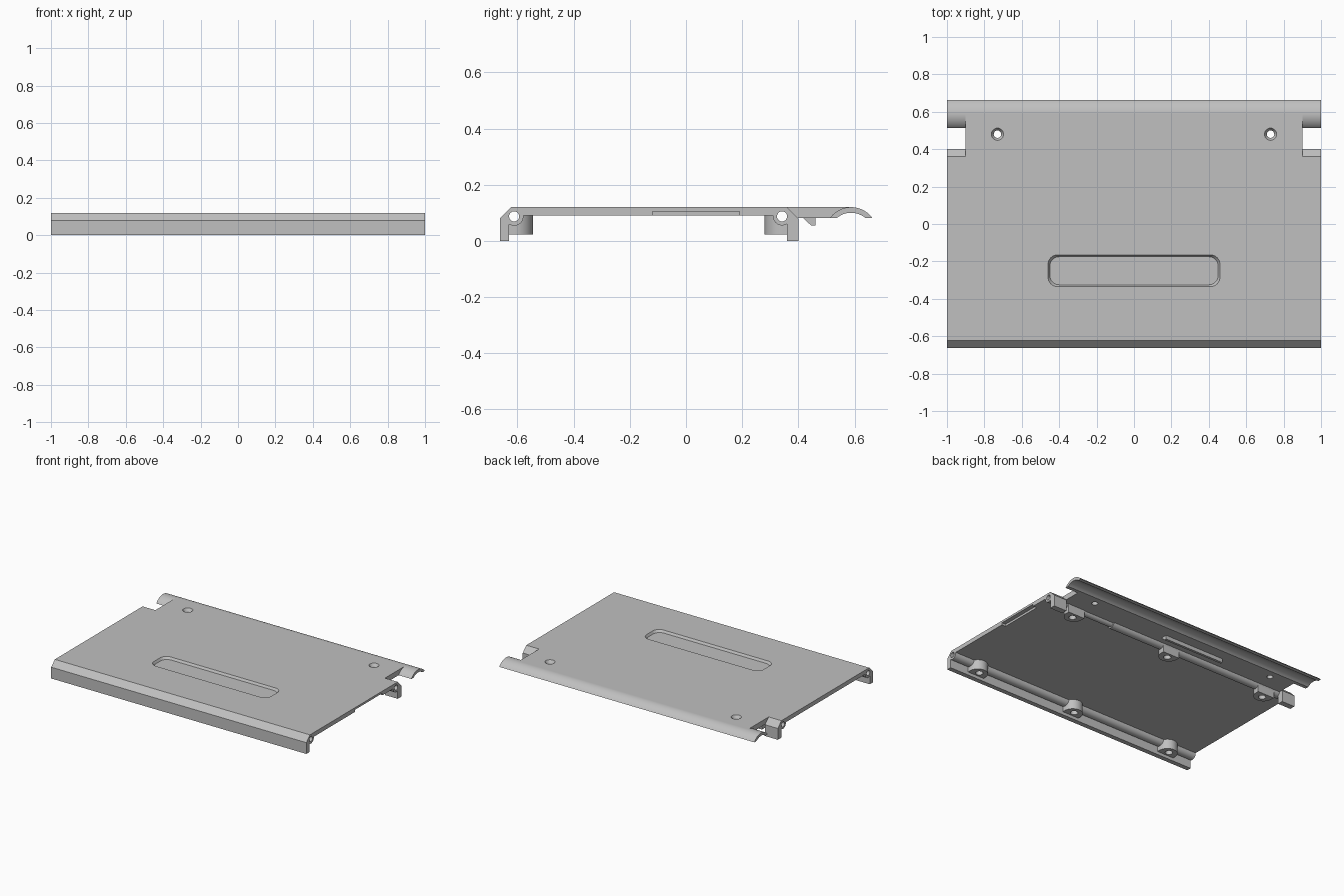
import bpy, bmesh
from math import sin, cos, pi, radians, asin

if "Cube" in bpy.data.objects:
    bpy.data.objects.remove(bpy.data.objects["Cube"])

grey = bpy.data.materials.new("light_grey")
grey.use_nodes = True
colour = (0.53, 0.53, 0.53, 1)
grey.diffuse_color = colour
grey.node_tree.nodes["Principled BSDF"].inputs["Base Color"].default_value = colour


def prism(name, pts, lo, hi, axis="x", grow=0.0, centre=(0, 0)):
    """Extrude a closed outline along x (points are y,z) or z (points are x,y)."""
    bm = bmesh.new()

    def ring(level, scale):
        loop = []
        for a, b in pts:
            a, b = a + scale * (1 if a > centre[0] else -1), b + scale * (1 if b > centre[1] else -1)
            loop.append(bm.verts.new((level, a, b) if axis == "x" else (a, b, level)))
        return loop

    low, high = ring(lo, 0), ring(hi, grow)
    bm.faces.new(low)
    bm.faces.new(high)
    n = len(pts)
    for i in range(n):
        j = (i + 1) % n
        bm.faces.new((low[i], low[j], high[j], high[i]))
    bmesh.ops.recalc_face_normals(bm, faces=bm.faces)
    mesh = bpy.data.meshes.new(name)
    bm.to_mesh(mesh)
    bm.free()
    mesh.materials.append(grey)
    obj = bpy.data.objects.new(name, mesh)
    bpy.context.collection.objects.link(obj)
    return obj


def arc(cx, cy, r, start, end, n=16):
    return [(cx + r * cos(radians(start + (end - start) * i / n)),
             cy + r * sin(radians(start + (end - start) * i / n))) for i in range(n + 1)]


def circle(cx, cy, r, n=32):
    return arc(cx, cy, r, 0, 360, n)[:-1]


def arch(cy, half, base, height):
    """Shallow arc from the back end of its chord to the front end."""
    r = (half ** 2 + height ** 2) / (2 * height)
    a = asin(half / r) * 180 / pi
    return arc(cy, base + height - r, r, 90 - a, 90 + a, 20)


def cone(name, x, y, r1, r2, lo, hi):
    bm = bmesh.new()
    bmesh.ops.create_cone(bm, cap_ends=True, segments=32, radius1=r1, radius2=r2, depth=hi - lo)
    bmesh.ops.translate(bm, verts=bm.verts, vec=(x, y, (lo + hi) / 2))
    mesh = bpy.data.meshes.new(name)
    bm.to_mesh(mesh)
    bm.free()
    obj = bpy.data.objects.new(name, mesh)
    bpy.context.collection.objects.link(obj)
    return obj


def cut(obj, cutter):
    bpy.context.view_layer.objects.active = obj
    mod = obj.modifiers.new("cut", "BOOLEAN")
    mod.operation, mod.solver, mod.object = "DIFFERENCE", "EXACT", cutter
    bpy.ops.object.modifier_apply(modifier=mod.name)


TOP, UNDER, DECK = 0.12, 0.09, 0.082
FRONT, REAR, PIN = -0.612, 0.342, 0.087
parts, cutters = [], []

# Hinge bores running the full width
front_bore = prism("front_bore", circle(FRONT, PIN, 0.018), -1.1, 1.1)
rear_bore = prism("rear_bore", circle(REAR, PIN, 0.018), -1.1, 1.1)
cutters += [front_bore, rear_bore]

# Main panel with front wall, chamfer and front tube
panel = prism("main_panel",
              [(-0.663, 0), (-0.63, 0)] + arc(FRONT, PIN, 0.033, -123, 5)
              + [(0.36, UNDER), (0.36, TOP), (-0.623, TOP), (-0.663, 0.08)], -1, 1)
parts.append(panel)

# Finger recess with tapered walls
outline = []
for sx, sy, a in ((1, 1, 0), (-1, 1, 90), (-1, -1, 180), (1, -1, 270)):
    outline += arc(sx * 0.4, -0.25 + sy * 0.025, 0.05, a, a + 90, 8)
recess = prism("recess_cutter", outline, 0.104, TOP + 0.004, "z", 0.012, (0, -0.25))
# Shallow notch under the left edge
notch = prism("edge_notch_cutter", [(-0.12, 0.08), (0.19, 0.08), (0.19, 0.105), (-0.12, 0.105)], 0.97, 1.1)
cutters += [recess, notch]
for c in (front_bore, rear_bore, recess, notch):
    cut(panel, c)

# Rear deck, whose back edge follows the inside of the lip
inner = arch(0.588, 0.05, DECK, 0.018)
deck = prism("rear_deck", [(0.36, DECK)] + inner[:9:-1] + [(0.588, TOP), (0.36, TOP)], -0.9, 0.9)
parts.append(deck)
for s in (-1, 1):
    for c in (cone("hole_cutter", s * 0.73, 0.48, 0.02, 0.02, 0, 0.2),
              cone("countersink_cutter", s * 0.73, 0.48, 0.02, 0.034, 0.1, TOP + 0.002)):
        cut(deck, c)
        cutters.append(c)

# Arched rear lip over the full width
parts.append(prism("rear_lip", arch(0.588, 0.075, DECK, TOP - DECK) + inner[::-1], -1, 1))

# Rear hinge tube, slimmer over one stretch
for name, r, lo, hi in (("rear_tube", 0.032, -1, 0.48), ("rear_tube_slim", 0.024, 0.48, 0.9),
                        ("rear_tube_end", 0.032, 0.9, 1)):
    tube = prism(name, circle(REAR, PIN, r), lo, hi)
    cut(tube, rear_bore)
    parts.append(tube)

# Chamfered end blocks at the rear corners
for side, lo, hi in (("right", -1, -0.9), ("left", 0.9, 1)):
    parts.append(prism(side + "_end_block",
                       [(0.36, 0), (0.4, 0), (0.4, 0.08), (0.36, TOP)], lo, hi))

# Snap catch under the rear deck
parts.append(prism("snap_catch", [(0.415, DECK + 0.002), (0.445, 0.055), (0.462, 0.055),
                                  (0.462, DECK + 0.002)], -0.35, 0.12))

# Rounded screw bosses along both hinge lines
for name, cy, flat, bore, start in (("front", -0.61, -0.64, front_bore, 0),
                                    ("rear", 0.345, 0.37, rear_bore, 180)):
    for x in (-0.79, 0, 0.79):
        curve = arc(x, cy, 0.065, start, start + 180, 20)
        boss = prism(name + "_boss", curve + [(curve[-1][0], flat), (curve[0][0], flat)],
                     0.022, UNDER + 0.002, "z")
        cut(boss, bore)
        screw = cone("screw_cutter", x, cy + (0.015 if start == 0 else -0.015), 0.024, 0.024, 0, 0.06)
        cut(boss, screw)
        cutters.append(screw)
        parts.append(boss)

for c in cutters:
    bpy.data.objects.remove(c)

# Smooth the curves, keep the edges crisp
bpy.ops.object.select_all(action="DESELECT")
for p in parts:
    if not p.data.materials:
        p.data.materials.append(grey)
    p.select_set(True)
bpy.context.view_layer.objects.active = panel
bpy.ops.object.shade_smooth_by_angle(angle=radians(30))
